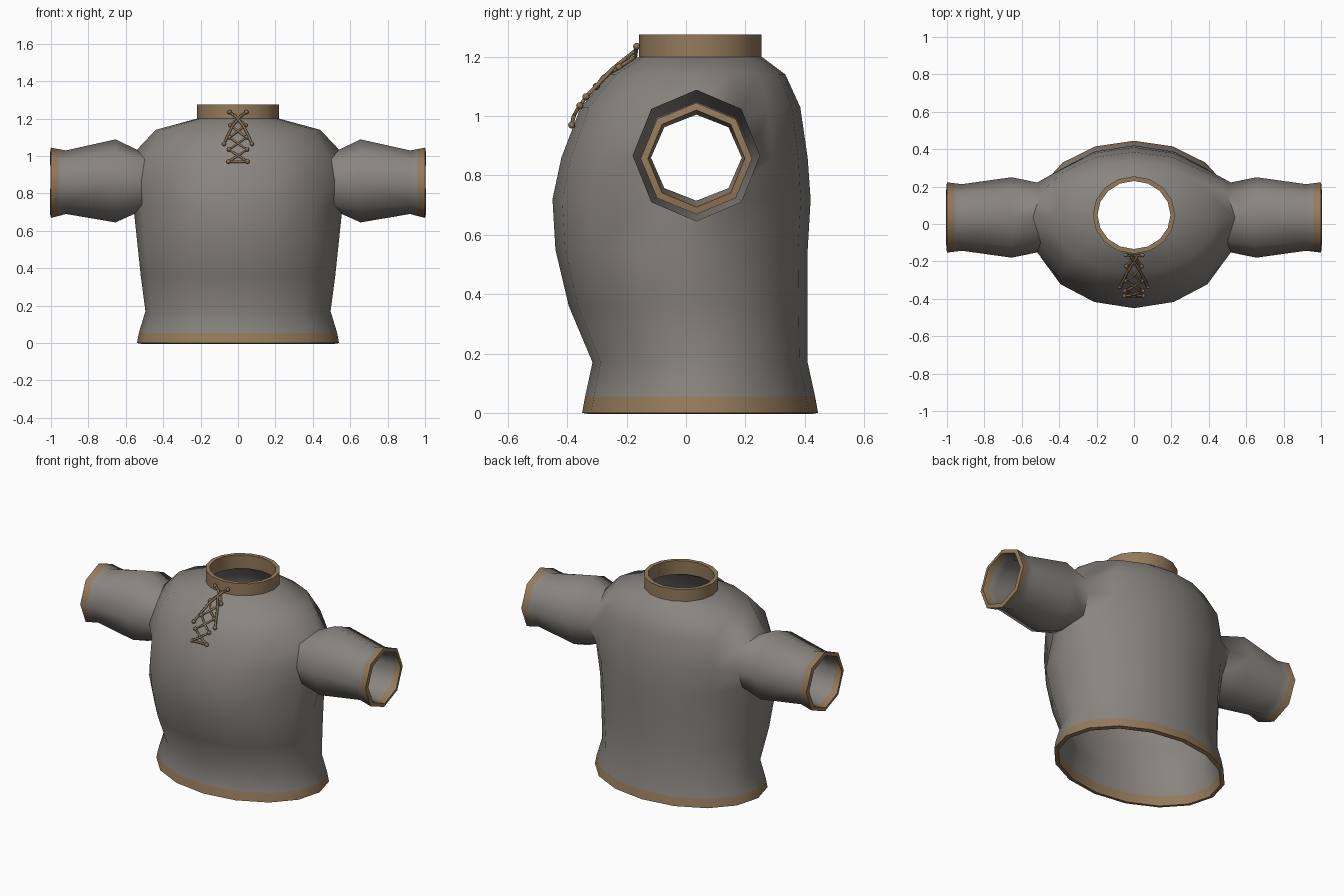
import bpy, bmesh
from math import sin, cos, pi, radians

cube = bpy.data.objects.get("Cube")
if cube:
    bpy.data.objects.remove(cube)


def material(name, rgb):
    m = bpy.data.materials.new(name)
    m.use_nodes = True
    m.diffuse_color = (*rgb, 1)
    bsdf = m.node_tree.nodes["Principled BSDF"]
    bsdf.inputs["Base Color"].default_value = (*rgb, 1)
    bsdf.inputs["Roughness"].default_value = 0.8
    return m


cloth = material("grey cloth", (0.25, 0.235, 0.215))
trim = material("tan trim", (0.30, 0.195, 0.105))
cord = material("brown cord", (0.25, 0.165, 0.09))

# Torso rings: height, half width, front y, back y
RINGS = [
    (0.0, 0.54, -0.35, 0.445), (0.055, 0.53, -0.34, 0.435),
    (0.17, 0.495, -0.315, 0.41), (0.36, 0.52, -0.395, 0.41),
    (0.55, 0.54, -0.44, 0.41), (0.72, 0.555, -0.45, 0.42),
    (0.86, 0.56, -0.42, 0.41), (1.03, 0.54, -0.355, 0.385),
    (1.14, 0.44, -0.26, 0.335), (1.2, 0.22, -0.159, 0.255),
    (1.275, 0.22, -0.159, 0.255),
]
# Sleeve rings: x, radius in y, radius in z, centre height
SLEEVE = [
    (0.655, 0.215, 0.222, 0.867), (0.92, 0.178, 0.17, 0.86),
    (0.96, 0.183, 0.179, 0.858), (1.0, 0.188, 0.188, 0.857),
]
SIDES, LOW = 16, 5
SLEEVE_Y = 0.035

bm = bmesh.new()
rows = []
for z, w, front, back in RINGS:
    mid, ry = (front + back) / 2, (back - front) / 2
    angles = [2 * pi * j / SIDES for j in range(SIDES)]
    rows.append([bm.verts.new((w * cos(a), mid + ry * sin(a), z)) for a in angles])

# Torso and collar skin, leaving an opening for each sleeve
for i in range(len(rows) - 1):
    for j in range(SIDES):
        if i in (LOW, LOW + 1) and j in (15, 0, 7, 8):
            continue
        k = (j + 1) % SIDES
        bm.faces.new((rows[i][j], rows[i][k], rows[i + 1][k], rows[i + 1][j]))

# Sleeves grow out of the octagonal openings
BORDER = [(0, -1), (0, 0), (0, 1), (1, 1), (2, 1), (2, 0), (2, -1), (1, -1)]
for side in (1, -1):
    loop = [rows[LOW + r][c if side > 0 else 8 - c] for r, c in BORDER]
    turn = [radians(45 * n - 135) for n in range(8)]
    for v, a in zip(loop, turn):
        v.co.y = SLEEVE_Y + 0.187 * cos(a)
        v.co.z = 0.862 + 0.172 * sin(a)
    for x, ry, rz, zc in SLEEVE:
        ring = [bm.verts.new((side * x, SLEEVE_Y + ry * cos(a), zc + rz * sin(a)))
                for a in turn]
        for n in range(8):
            m = (n + 1) % 8
            bm.faces.new((loop[n], loop[m], ring[m], ring[n]))
        loop = ring

bmesh.ops.delete(bm, geom=[v for v in bm.verts if not v.link_faces], context='VERTS')
bmesh.ops.recalc_face_normals(bm, faces=bm.faces)
front_face = min(bm.faces, key=lambda f: f.calc_center_median().y)
if front_face.normal.y > 0:
    bmesh.ops.reverse_faces(bm, faces=bm.faces)

# Trim on hem, collar and cuffs
for f in bm.faces:
    c = f.calc_center_median()
    f.material_index = int(c.z < 0.05 or c.z > 1.21 or abs(c.x) > 0.965)

mesh = bpy.data.meshes.new("shirt")
bm.to_mesh(mesh)
bm.free()
mesh.materials.append(cloth)
mesh.materials.append(trim)
shirt = bpy.data.objects.new("shirt", mesh)
bpy.context.collection.objects.link(shirt)
bpy.ops.object.select_all(action='DESELECT')
shirt.select_set(True)
bpy.context.view_layer.objects.active = shirt
wall = shirt.modifiers.new("cloth thickness", 'SOLIDIFY')
wall.thickness, wall.offset = 0.025, -1
bpy.ops.object.modifier_apply(modifier=wall.name)
bpy.ops.object.shade_smooth_by_angle(angle=radians(50))


# Chest lacing
def chest(x, z, lift=0.008):
    """Point lying just in front of the chest at this height."""
    for low, high in zip(RINGS, RINGS[1:]):
        if low[0] <= z <= high[0]:
            t = (z - low[0]) / (high[0] - low[0])
            return (x, low[2] + t * (high[2] - low[2]) - lift + 0.3 * x * x, z)


def lace(name, points):
    curve = bpy.data.curves.new(name, 'CURVE')
    curve.dimensions = '3D'
    curve.bevel_depth = 0.007
    curve.bevel_resolution = 1
    curve.use_fill_caps = True
    spline = curve.splines.new('POLY')
    spline.points.add(len(points) - 1)
    for p, co in zip(spline.points, points):
        p.co = (*co, 1)
    curve.materials.append(cord)
    bpy.context.collection.objects.link(bpy.data.objects.new(name, curve))


def knot(name, co):
    bpy.ops.mesh.primitive_uv_sphere_add(segments=8, ring_count=6, radius=0.012, location=co)
    ob = bpy.context.object
    ob.name = name
    ob.data.materials.append(cord)
    bpy.ops.object.shade_smooth()


HOLES = [(0.05, 0.97), (0.048, 1.035), (0.045, 1.1), (0.04, 1.165), (0.045, 1.235)]
for side, label in ((1, "left"), (-1, "right")):
    zigzag = []
    for n, (x, z) in enumerate(HOLES):
        s = side if n % 2 else -side
        zigzag.append(chest(s * x, z))
        if n < len(HOLES) - 1:
            zigzag.append(chest(0, (z + HOLES[n + 1][1]) / 2, 0.012))
        knot(label + "_lace_knot", chest(side * x, z))
    lace(label + "_lace", zigzag)
    # Loose end hanging from the collar
    end = chest(side * 0.075, 1.065, 0.014)
    lace(label + "_lace_end", [chest(-side * 0.02, 1.22, 0.012), chest(side * 0.03, 1.16, 0.02), end])
    knot(label + "_lace_end_knot", end)
lace("bottom_lace", [chest(-0.05, 0.97), chest(0.05, 0.97)])
